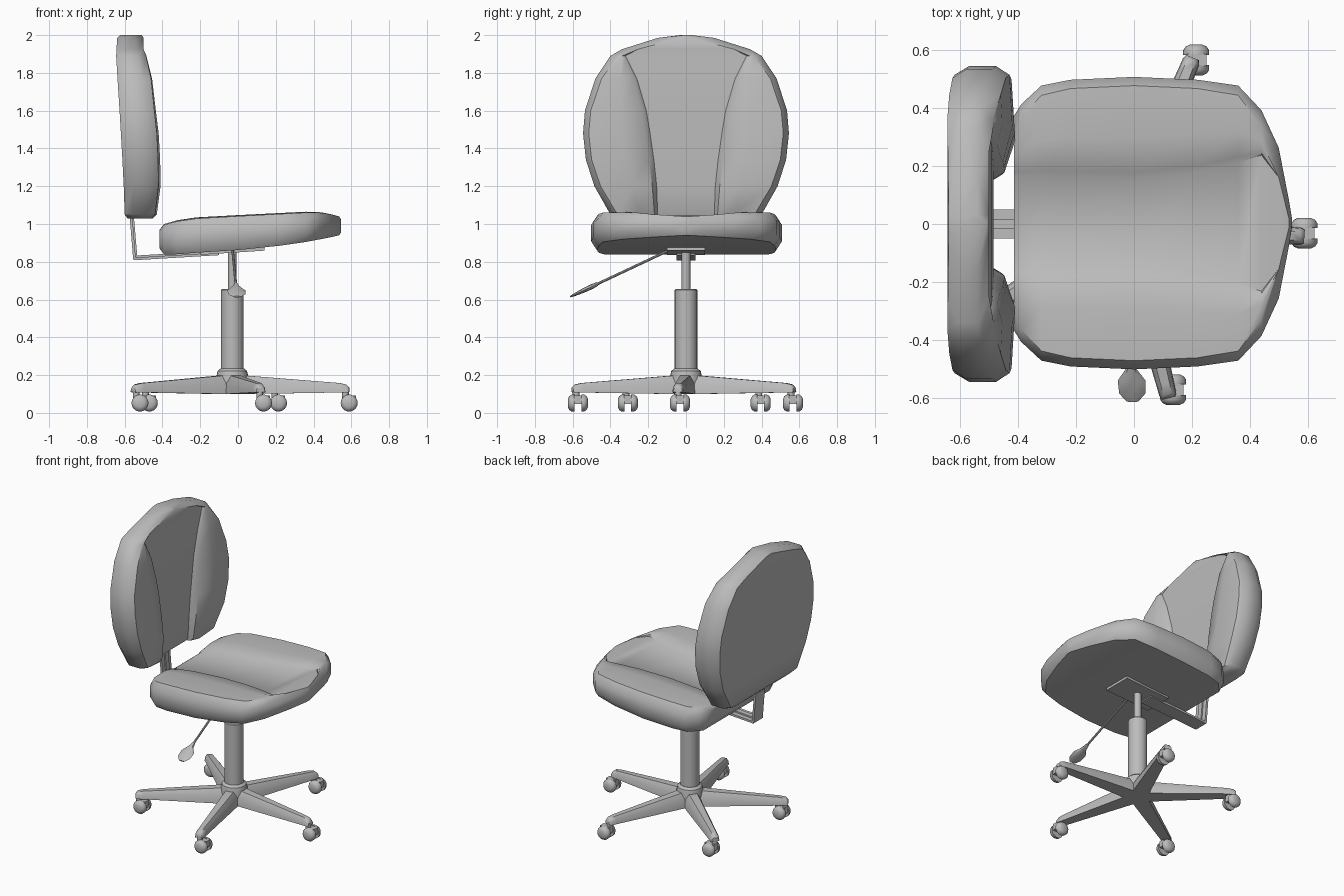
import bpy, bmesh, math
from mathutils import Vector, Matrix

cube = bpy.data.objects.get("Cube")
if cube:
    bpy.data.objects.remove(cube, do_unlink=True)

grey = bpy.data.materials.new("mid_grey")
grey.use_nodes = True
COLOUR = (0.5, 0.5, 0.5, 1)
grey.diffuse_color = COLOUR
grey.node_tree.nodes["Principled BSDF"].inputs["Base Color"].default_value = COLOUR


def finish(name, bm, angle=35):
    """Turn a bmesh into a shaded object."""
    bmesh.ops.remove_doubles(bm, verts=bm.verts, dist=0.0005)
    bmesh.ops.recalc_face_normals(bm, faces=bm.faces)
    mesh = bpy.data.meshes.new(name)
    bm.to_mesh(mesh)
    bm.free()
    mesh.materials.append(grey)
    obj = bpy.data.objects.new(name, mesh)
    bpy.context.collection.objects.link(obj)
    bpy.ops.object.select_all(action='DESELECT')
    obj.select_set(True)
    bpy.context.view_layer.objects.active = obj
    bpy.ops.object.shade_smooth_by_angle(angle=math.radians(angle))
    return obj


def loft(name, rings, angle=35):
    """Skin closed rings of equal length and cap both ends."""
    bm = bmesh.new()
    loops = [[bm.verts.new(p) for p in ring] for ring in rings]
    for a, b in zip(loops, loops[1:]):
        for i in range(len(a)):
            j = (i + 1) % len(a)
            bm.faces.new((a[i], a[j], b[j], b[i]))
    bm.faces.new(loops[0])
    bm.faces.new(loops[-1])
    return finish(name, bm, angle)


def circle(centre, radius, n, axis='z'):
    pts = []
    for i in range(n):
        t = math.tau * i / n
        u, v = radius * math.cos(t), radius * math.sin(t)
        pts.append(Vector(centre) + Vector((u, v, 0) if axis == 'z' else (u, 0, v)))
    return pts


def lathe(name, centre, profile, n=24, axis='z'):
    """Stack circles of (offset, radius) along an axis."""
    step = Vector((0, 0, 1) if axis == 'z' else (0, 1, 0))
    return loft(name, [circle(Vector(centre) + step * h, r, n, axis) for h, r in profile])


def bar(name, start, end, width, thick):
    """Flat strip between two points in the xz plane."""
    a, b = Vector(start), Vector(end)
    side = Vector((0, width / 2, 0))
    up = (b - a).cross(side).normalized() * thick / 2
    return loft(name, [[p - side - up, p + side - up, p + side + up, p - side + up] for p in (a, b)])


def cushion(name, rows, place, inset):
    """Padded slab: rows of (along, half width, crease, under, centre, bolster)."""
    rings = []
    for i, (a, w, crease, low, mid, high) in enumerate(rows):
        p, q = rows[max(i - 1, 0)], rows[min(i + 1, len(rows) - 1)]
        slope = (q[1] - p[1]) / (q[0] - p[0])
        rim = max(w - inset * math.sqrt(1 + slope * slope), w * 0.2)
        c = min(crease, rim)
        span, rise = high - low, high - mid
        half = [(c, mid),
                (c + (rim - c) * 0.08, mid + rise * 0.5),
                (c + (rim - c) * 0.45, high),
                (rim, high - rise * 0.15),
                (w, low + span * 0.72),
                (w, low + span * 0.25),
                (rim, low)]
        ring = [place(a, b, d) for b, d in half]
        ring += [place(a, -b, d) for b, d in reversed(half)]
        rings.append(ring)
    return loft(name, rings, 38)


# Seat cushion with two raised side bolsters
cushion("seat_cushion", [
    (-.415, .37, .16, .87, .955, .97),
    (-.39, .41, .16, .838, .975, 1.0),
    (-.32, .475, .16, .84, .985, 1.02),
    (-.22, .495, .155, .848, .995, 1.035),
    (0, .505, .15, .862, 1.01, 1.047),
    (.22, .495, .175, .885, 1.025, 1.058),
    (.36, .475, .21, .905, 1.036, 1.065),
    (.44, .39, .235, .92, 1.042, 1.062),
    (.50, .26, .25, .932, 1.045, 1.05),
    (.535, .08, .08, .94, 1.04, 1.04),
    (.545, .02, .02, .955, 1.025, 1.025),
], lambda a, b, d: (a, b + .003, d), .03)

# Backrest cushion with two tapering side bolsters
cushion("backrest_cushion", [
    (1.03, .36, .15, -.585, -.5, -.45),
    (1.05, .40, .15, -.6, -.49, -.43),
    (1.2, .485, .155, -.605, -.485, -.41),
    (1.34, .53, .17, -.612, -.485, -.412),
    (1.48, .545, .19, -.62, -.485, -.42),
    (1.6, .535, .21, -.627, -.487, -.435),
    (1.77, .48, .26, -.638, -.49, -.455),
    (1.89, .40, .32, -.645, -.5, -.485),
    (1.925, .34, .3, -.643, -.5, -.5),
    (1.985, .15, .15, -.64, -.5, -.5),
    (2.0, .03, .03, -.625, -.51, -.51),
], lambda a, b, d: (d, b, a), .03)

# Backrest bracket: horizontal and upright strips with a central rib
bar("bracket_strip", (-.552, 0, .815), (-.1, 0, .842), .1, .014)
bar("bracket_upright", (-.548, 0, .812), (-.568, 0, 1.06), .1, .014)
bar("bracket_rib", (-.54, 0, .826), (-.56, 0, 1.06), .035, .014)
bar("bracket_strip_rib", (-.54, 0, .826), (-.1, 0, .852), .035, .014)

# Mounting plate under the seat
bar("seat_mount", (-.2, 0, .852), (.14, 0, .874), .2, .03)

# Gas lift column
HUB = Vector((-.03, 0, 0))
lathe("column_rod", HUB, [(.64, .023), (.86, .023)], 16)
lathe("column_sleeve", HUB, [(.2, .06), (.65, .06), (.656, .055)])
lathe("base_hub", HUB, [(.1, .085), (.19, .085), (.222, .078), (.235, .062)])


def wheel_profile(sign):
    return [(sign * o, r) for o, r in ((.018, .045), (.034, .045), (.046, .037), (.053, .022))]


# Five base arms, each with a twin wheel caster
for n in range(5):
    angle = math.radians(-4 + 72 * n)
    turn = Matrix.Translation(HUB) @ Matrix.Rotation(angle, 4, 'Z')
    sections = []
    for r, half, low, top in ((0, .055, .1, .2), (.08, .053, .1, .197), (.57, .031, .108, .158),
                              (.605, .03, .108, .15), (.62, .024, .11, .135)):
        shape = [(-half, low), (half, low), (half * .9, low + (top - low) * .6), (half * .5, top),
                 (-half * .5, top), (-half * .9, low + (top - low) * .6)]
        sections.append([turn @ Vector((r, y, z)) for y, z in shape])
    loft(f"base_arm_{n + 1}", sections, 45)

    tip = turn @ Vector((.6, 0, 0))
    centre = tip + Vector((.02, .01, .052))
    for side, sign in (("left", 1), ("right", -1)):
        lathe(f"caster_wheel_{side}_{n + 1}", centre, wheel_profile(sign), 18, 'y')
    lathe(f"caster_stem_{n + 1}", (tip.x, tip.y, 0), [(.05, .018), (.12, .018)], 12)
    bar(f"caster_hood_{n + 1}", centre + Vector((-.035, 0, .018)),
        centre + Vector((.035, 0, .018)), .04, .045)

# Height lever with a leaf shaped paddle
start, end = Vector((-.03, -.06, .875)), Vector((-.01, -.5, .668))
direction = (end - start).normalized()
lever = Matrix.Translation(end) @ direction.to_track_quat('Z', 'X').to_matrix().to_4x4()
length = (end - start).length
loft("height_lever", [[lever @ p for p in circle((0, 0, z), .007, 8)] for z in (-length, 0)])

across = Vector((1, 0, 0))
normal = direction.cross(across).normalized()
leaf = []
for along, half, thick in ((-.035, .01, .01), (.0, .018, .013), (.045, .048, .012),
                           (.095, .045, .008), (.125, .02, .004)):
    mid = end + direction * along
    leaf.append([mid + across * half * math.cos(t) + normal * thick * math.sin(t)
                 for t in (math.tau * k / 8 for k in range(8))])
loft("lever_paddle", leaf)
